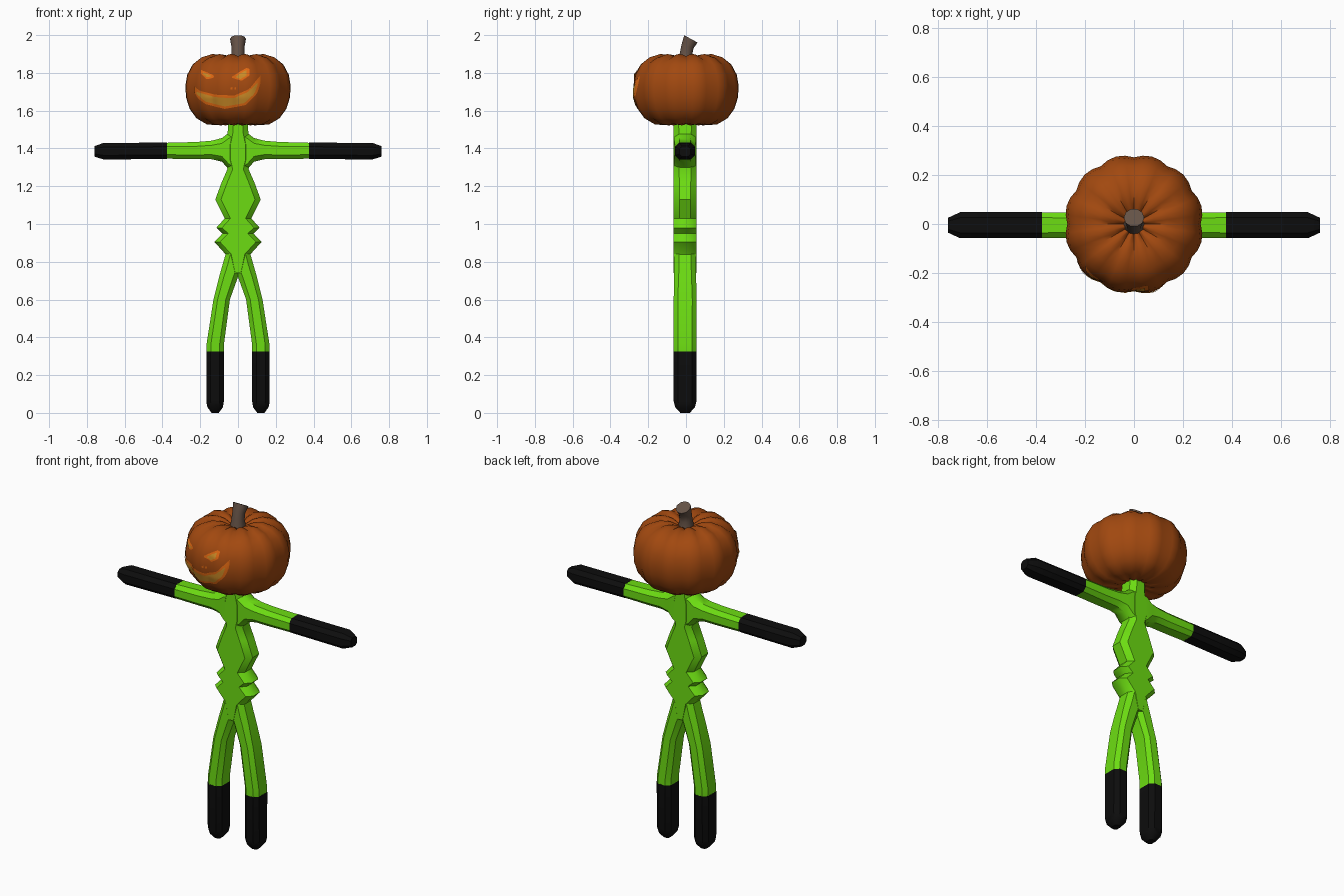
import bpy, bmesh, math
from mathutils import Vector
from mathutils.bvhtree import BVHTree

if "Cube" in bpy.data.objects:
    bpy.data.objects.remove(bpy.data.objects["Cube"])


def material(name, rgb):
    m = bpy.data.materials.new(name)
    m.diffuse_color = (*rgb, 1)
    m.use_nodes = True
    m.node_tree.nodes["Principled BSDF"].inputs["Base Color"].default_value = m.diffuse_color
    return m


GREEN = material("lime green", (0.15, 0.72, 0.006))
BLACK = material("black", (0.004, 0.004, 0.004))
PUMPKIN = material("pumpkin orange", (0.36, 0.066, 0.005))
STEM = material("stem brown", (0.13, 0.085, 0.062))
GLOW = material("bright orange", (0.75, 0.14, 0.006))
AMBER = material("amber", (0.60, 0.26, 0.02))


def finish(name, bm, mat, angle=40):
    bmesh.ops.recalc_face_normals(bm, faces=bm.faces)
    me = bpy.data.meshes.new(name)
    bm.to_mesh(me)
    bm.free()
    ob = bpy.data.objects.new(name, me)
    bpy.context.collection.objects.link(ob)
    me.materials.append(mat)
    bpy.ops.object.select_all(action='DESELECT')
    ob.select_set(True)
    bpy.context.view_layer.objects.active = ob
    bpy.ops.object.shade_smooth_by_angle(angle=math.radians(angle))
    return ob


def skin(bm, rings, caps=True):
    """Bridge rings of points with quads."""
    vs = [[bm.verts.new(p) for p in r] for r in rings]
    n = len(vs[0])
    for a, b in zip(vs, vs[1:]):
        for i in range(n):
            j = (i + 1) % n
            bm.faces.new((a[i], a[j], b[j], b[i]))
    if caps:
        bm.faces.new(vs[0])
        bm.faces.new(vs[-1])


def limb(name, rows, mat, sideways=False, side=1):
    """Loft chamfered sections; row = (position, low, high, half depth)."""
    rings = []
    for t, lo, hi, hy in rows:
        c, h = (lo + hi) / 2, (hi - lo) / 2
        k = 0.5 * min(h, hy)
        sec = [(h, hy - k), (h - k, hy), (k - h, hy), (-h, hy - k),
               (-h, k - hy), (k - h, -hy), (h - k, -hy), (h, k - hy)]
        rings.append([(side * t, v - 0.005, c + u) if sideways
                      else (side * (c + u), v - 0.005, t) for u, v in sec])
    bm = bmesh.new()
    skin(bm, rings)
    return finish(name, bm, mat)


# Torso with pointed waist ruffles
torso = [(0.74, 0.03), (0.84, 0.066), (0.905, 0.125), (0.95, 0.082),
         (0.98, 0.115), (1.03, 0.07), (1.13, 0.12), (1.22, 0.087),
         (1.29, 0.056), (1.34, 0.07), (1.42, 0.07), (1.48, 0.055), (1.56, 0.05)]
limb("torso", [(z, -w, w, 0.06) for z, w in torso], GREEN)

# Arms, gloves, legs and boots
for label, s in (("left", 1), ("right", -1)):
    limb(label + "_arm", [(0, 1.26, 1.50, 0.058), (0.05, 1.29, 1.482, 0.058),
                          (0.085, 1.33, 1.455, 0.056), (0.14, 1.343, 1.441, 0.053),
                          (0.22, 1.343, 1.434, 0.052), (0.375, 1.346, 1.43, 0.052)],
         GREEN, True, s)
    limb(label + "_glove", [(0.375, 1.345, 1.431, 0.053), (0.55, 1.343, 1.43, 0.053),
                            (0.71, 1.341, 1.43, 0.053), (0.76, 1.357, 1.412, 0.03)],
         BLACK, True, s)
    limb(label + "_leg", [(0.325, 0.075, 0.167, 0.06), (0.36, 0.075, 0.167, 0.06),
                          (0.6, 0.043, 0.13, 0.06), (0.72, 0.0, 0.1, 0.059),
                          (0.78, -0.025, 0.083, 0.059), (0.86, -0.04, 0.06, 0.057)],
         GREEN, False, s)
    limb(label + "_boot", [(0, 0.102, 0.14, 0.025), (0.03, 0.08, 0.162, 0.052),
                           (0.06, 0.075, 0.168, 0.06), (0.325, 0.075, 0.168, 0.061)],
         BLACK, False, s)

# Ribbed pumpkin head
profile = [(0.02, 1.545), (0.09, 1.522), (0.17, 1.527), (0.225, 1.56), (0.262, 1.61),
           (0.281, 1.67), (0.285, 1.73), (0.275, 1.79), (0.245, 1.845), (0.20, 1.882),
           (0.14, 1.90), (0.085, 1.893), (0.045, 1.872), (0.015, 1.86)]
RIBS, STEPS = 12, 4
rings = []
for r, z in profile:
    ring = []
    for i in range(RIBS * STEPS):
        a = 2 * math.pi * i / (RIBS * STEPS)
        crease = 1 - abs(math.sin(a * RIBS / 2))
        rr = r * (1 - 0.045 * crease)
        dz = -0.012 * crease * (1 if z > 1.85 else -0.6 if z < 1.55 else 0)
        ring.append((rr * math.cos(a), rr * math.sin(a), z + dz))
    rings.append(ring)
bm = bmesh.new()
skin(bm, rings)
bmesh.ops.recalc_face_normals(bm, faces=bm.faces)
surface = BVHTree.FromBMesh(bm)
finish("pumpkin_head", bm, PUMPKIN, 50)

# Bent stem with a tilted, flared top
rings = []
for y, z, r, tilt in [(0, 1.85, 0.045, 0), (0, 1.90, 0.035, 0.1),
                      (0.008, 1.94, 0.035, 0.3), (0.026, 1.98, 0.042, 0.5)]:
    rings.append([(r * math.cos(a), y + r * math.sin(a) * math.cos(tilt),
                   z - r * math.sin(a) * math.sin(tilt))
                  for a in (2 * math.pi * i / 10 for i in range(10))])
bm = bmesh.new()
skin(bm, rings)
finish("stem", bm, STEM)


def level(pts, x):
    """Height of a polyline at x."""
    for (x0, z0), (x1, z1) in zip(pts, pts[1:]):
        if x <= x1:
            return z0 + (z1 - z0) * (x - x0) / (x1 - x0)
    return pts[-1][1]


def decal(name, top, bottom, mat, lift, nx=28, ny=5):
    """Thin plate between two edge lines, laid onto the pumpkin front."""
    bm = bmesh.new()
    x0, x1 = top[0][0], top[-1][0]
    cols = []
    for i in range(nx + 1):
        x = x0 + (x1 - x0) * i / nx
        hi, lo = level(top, x), level(bottom, x)
        col = []
        for j in range(ny + 1):
            z = lo + (hi - lo) * j / ny
            hit, nrm, _, _ = surface.ray_cast(Vector((x, -1, z)), Vector((0, 1, 0)))
            col.append(bm.verts.new(hit + nrm * lift))
        cols.append(col)
    for a, b in zip(cols, cols[1:]):
        for j in range(ny):
            bm.faces.new((a[j], b[j], b[j + 1], a[j + 1]))
    ob = finish(name, bm, mat)
    if sum(p.normal.y for p in ob.data.polygons) > 0:
        ob.data.flip_normals()


# Carved face: bright rims with amber centres
decal("mouth_rim", [(-0.23, 1.73), (-0.20, 1.705), (-0.12, 1.685), (-0.02, 1.68),
                    (0.06, 1.715), (0.10, 1.765), (0.116, 1.785)],
      [(-0.23, 1.70), (-0.21, 1.665), (-0.17, 1.635), (-0.07, 1.61), (0.04, 1.63),
       (0.10, 1.69), (0.116, 1.74)], GLOW, 0.003)
decal("mouth_glow", [(-0.215, 1.70), (-0.18, 1.69), (-0.12, 1.672), (-0.02, 1.668),
                     (0.05, 1.698), (0.10, 1.745)],
      [(-0.215, 1.69), (-0.17, 1.65), (-0.07, 1.624), (0.035, 1.642),
       (0.085, 1.69), (0.10, 1.735)], AMBER, 0.006)
decal("right_eye_rim", [(-0.195, 1.815), (-0.125, 1.785)],
      [(-0.195, 1.795), (-0.165, 1.765), (-0.125, 1.775)], GLOW, 0.003, 10)
decal("right_eye_glow", [(-0.183, 1.80), (-0.14, 1.784)],
      [(-0.183, 1.793), (-0.163, 1.776), (-0.14, 1.78)], AMBER, 0.006, 10)
decal("left_eye_rim", [(-0.032, 1.78), (0.045, 1.825), (0.06, 1.82)],
      [(-0.032, 1.773), (0.02, 1.758), (0.06, 1.785)], GLOW, 0.003, 12)
decal("left_eye_glow", [(-0.012, 1.78), (0.045, 1.813)],
      [(-0.012, 1.775), (0.015, 1.767), (0.045, 1.785)], AMBER, 0.006, 12)
for label, x in (("right", -0.035), ("left", -0.015)):
    decal(label + "_nostril", [(x - 0.005, 1.722), (x + 0.005, 1.726)],
          [(x - 0.005, 1.712), (x + 0.005, 1.712)], GLOW, 0.003, 3, 2)
